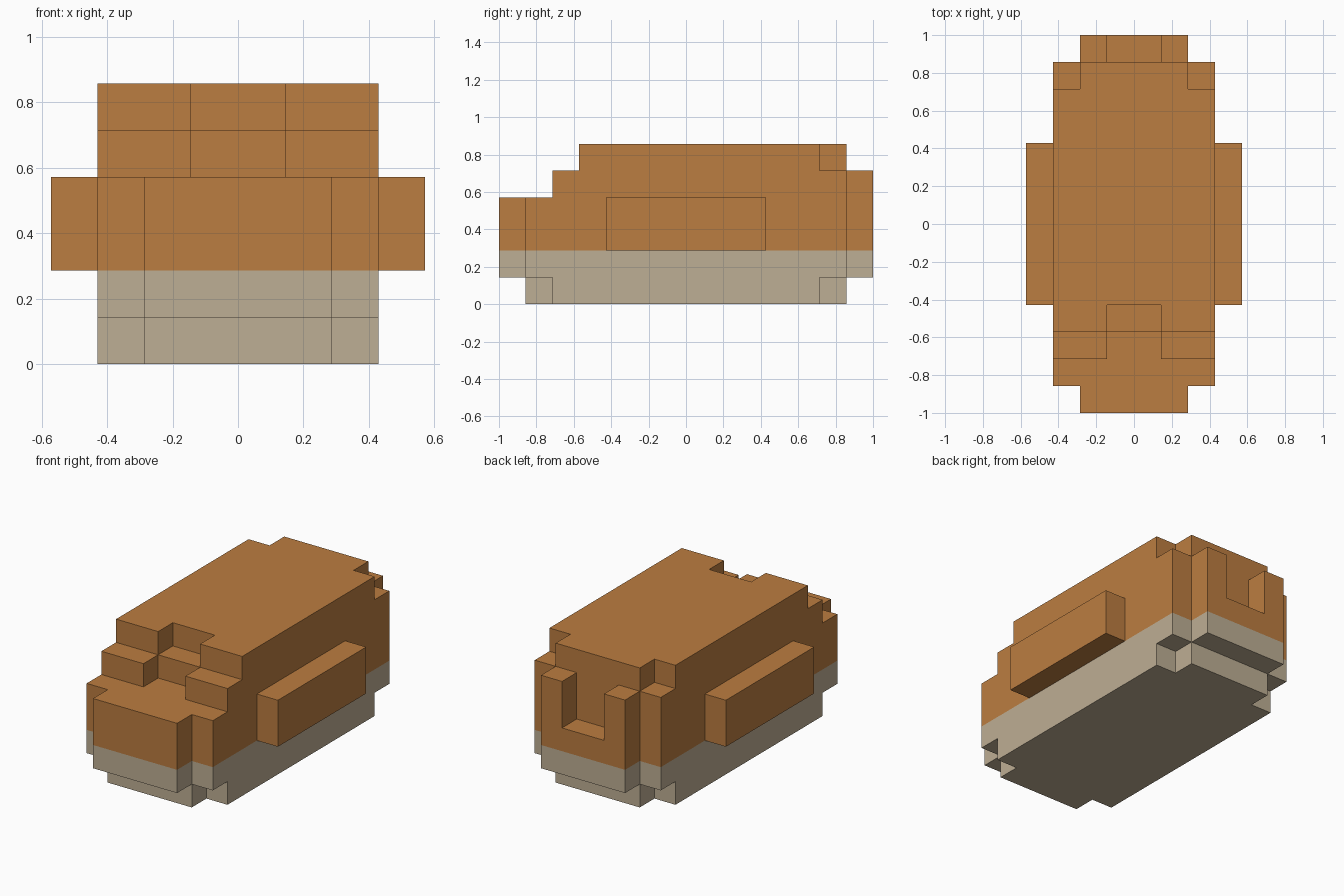
import bpy
import bmesh
import math
from itertools import product
from mathutils import Vector

U = 1 / 7  # one block

if "Cube" in bpy.data.objects:
    bpy.data.objects.remove(bpy.data.objects["Cube"], do_unlink=True)


def make_material(name, rgb):
    mat = bpy.data.materials.new(name)
    mat.use_nodes = True
    mat.diffuse_color = (*rgb, 1)
    mat.node_tree.nodes["Principled BSDF"].inputs["Base Color"].default_value = (*rgb, 1)
    return mat


ORANGE = make_material("warm_orange", (0.50, 0.205, 0.052))
TAN = make_material("pale_tan", (0.515, 0.425, 0.297))


def box(x, y, z):
    """Set of block cells between the given (low, high) limits."""
    return set(product(range(*x), range(*y), range(*z)))


def sym(half, y, z):
    return box((-half, half), y, z)


# Belly: a stepped base with clipped corners
belly = (sym(3, (-5, 5), (0, 1)) | sym(2, (-6, 6), (0, 1))
         | sym(3, (-6, 6), (1, 2)) | sym(2, (-7, 7), (1, 2)))

# Main body: two steps down to the front, clipped top rear corners
body = (sym(3, (-6, 6), (2, 4)) | sym(3, (-5, 6), (4, 5))
        | sym(3, (-4, 5), (5, 6)) | sym(2, (5, 6), (5, 6)))
# stepped slot in the front of the top
body -= sym(1, (-5, -4), (4, 5)) | sym(1, (-4, -3), (5, 6))

# Nose and the notched tail block
nose = sym(2, (-7, -6), (2, 4))
tail = sym(2, (6, 7), (2, 5)) - sym(1, (6, 7), (3, 5))

parts = {
    "belly": (belly, TAN),
    "main_body": (body, ORANGE),
    "nose": (nose, ORANGE),
    "tail": (tail, ORANGE),
    "left_side_block": (box((3, 4), (-3, 3), (2, 4)), ORANGE),
    "right_side_block": (box((-4, -3), (-3, 3), (2, 4)), ORANGE),
}
solid = set().union(*(cells for cells, _ in parts.values()))


def build_part(name, cells, mat):
    """Skin the exposed sides of the cells and merge them into large flat faces."""
    bm = bmesh.new()
    for cell in sorted(cells):
        centre = Vector(cell) + Vector((0.5, 0.5, 0.5))
        for axis, sign in product(range(3), (-1, 1)):
            n = Vector((0, 0, 0))
            n[axis] = sign
            if tuple(int(c + d) for c, d in zip(cell, n)) in solid:
                continue
            a = Vector((0, 0, 0))
            a[(axis + 1) % 3] = 0.5
            b = n.cross(a)
            mid = centre + n * 0.5
            corners = (mid - a - b, mid + a - b, mid + a + b, mid - a + b)
            bm.faces.new([bm.verts.new(c * U) for c in corners])
    bmesh.ops.remove_doubles(bm, verts=bm.verts, dist=0.001)
    bmesh.ops.dissolve_limit(bm, angle_limit=math.radians(1),
                             verts=bm.verts, edges=bm.edges)
    mesh = bpy.data.meshes.new(name)
    bm.to_mesh(mesh)
    bm.free()
    mesh.materials.append(mat)
    bpy.context.collection.objects.link(bpy.data.objects.new(name, mesh))


for part_name, (part_cells, part_mat) in parts.items():
    build_part(part_name, part_cells, part_mat)
